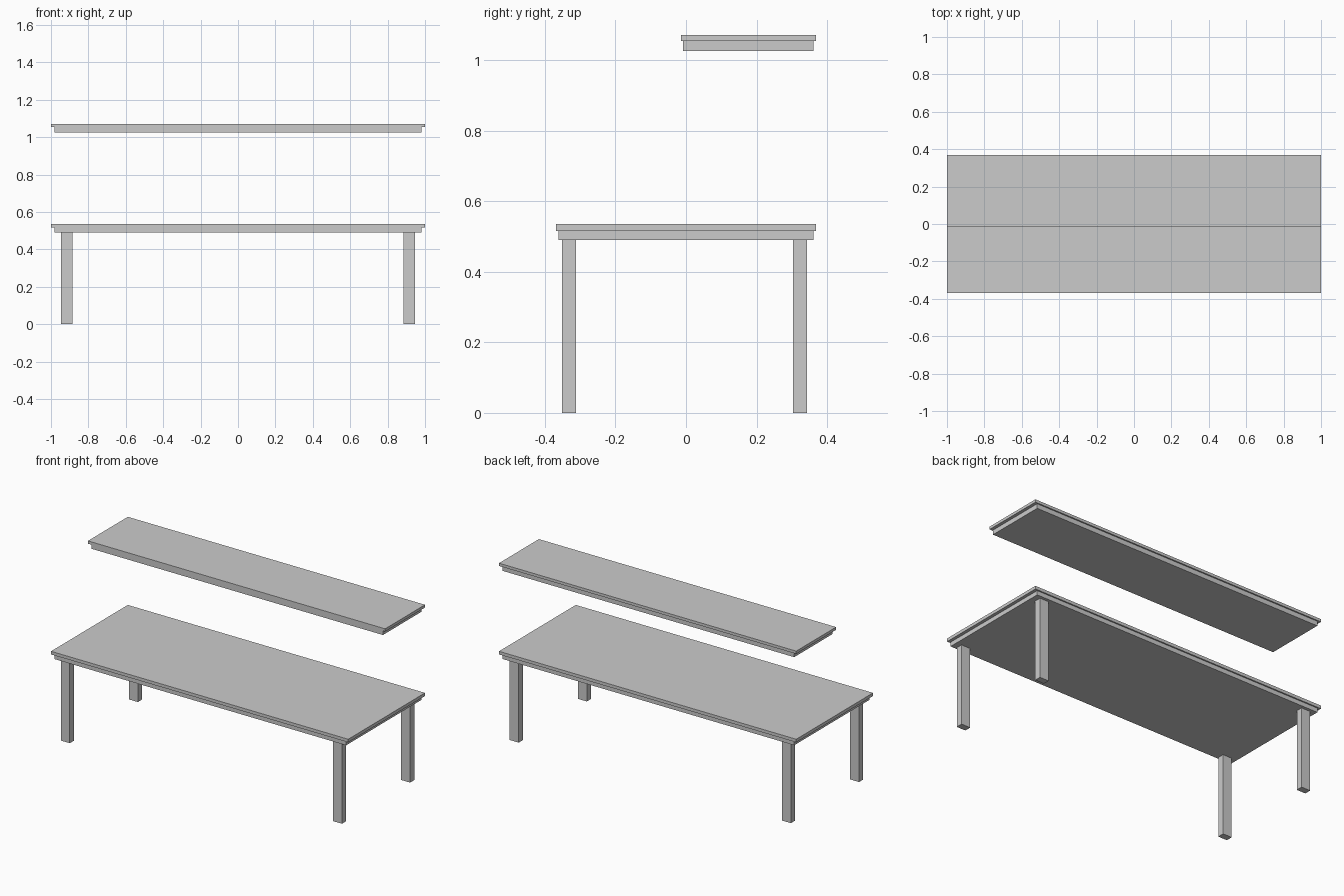
import bpy

if "Cube" in bpy.data.objects:
    bpy.data.objects.remove(bpy.data.objects["Cube"])


def box(name, x0, x1, y0, y1, z0, z1):
    bpy.ops.mesh.primitive_cube_add(size=1, location=((x0 + x1) / 2, (y0 + y1) / 2, (z0 + z1) / 2))
    ob = bpy.context.object
    ob.name = name
    ob.scale = (x1 - x0, y1 - y0, z1 - z0)
    bpy.ops.object.transform_apply(location=False, rotation=False, scale=True)
    return ob


# Table top: thin overhanging board on a slightly smaller apron slab
box("table_top", -1, 1, -0.369, 0.369, 0.516, 0.535)
box("table_apron", -0.981, 0.981, -0.362, 0.361, 0.49, 0.516)

# Raised shelf along the back half, same stepped edge
box("shelf_top", -1, 1, -0.014, 0.369, 1.054, 1.071)
box("shelf_apron", -0.981, 0.981, -0.008, 0.361, 1.026, 1.054)

# Four square legs
for side, x in (("left", -0.916), ("right", 0.916)):
    for end, y in (("front", -0.332), ("back", 0.323)):
        box(f"{end}_{side}_leg", x - 0.03, x + 0.03, y - 0.02, y + 0.02, 0, 0.49)
